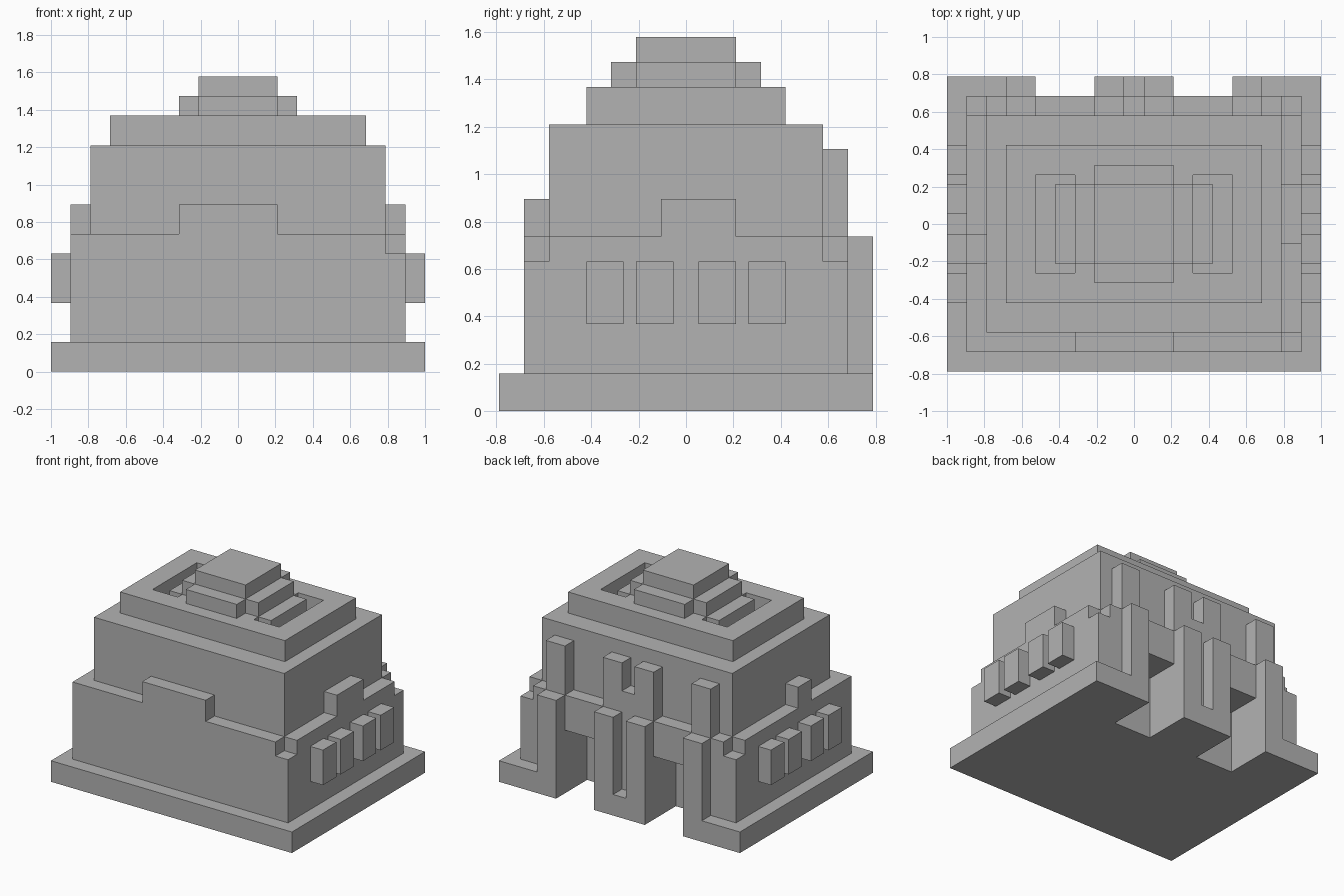
import bpy

cube = bpy.data.objects.get("Cube")
if cube:
    bpy.data.objects.remove(cube, do_unlink=True)

U = 2 / 38  # one block

stone = bpy.data.materials.new("grey_stone")
stone.use_nodes = True
GREY = (0.45, 0.45, 0.45, 1)
stone.diffuse_color = GREY
stone.node_tree.nodes["Principled BSDF"].inputs["Base Color"].default_value = GREY


def box(name, x, y, z):
    """Box from (min, max) ranges given in blocks."""
    corners = [(a * U, b * U, c * U) for c in z for b in y for a in x]
    faces = [(0, 2, 3, 1), (4, 5, 7, 6), (0, 1, 5, 4),
             (2, 6, 7, 3), (0, 4, 6, 2), (1, 3, 7, 5)]
    mesh = bpy.data.meshes.new(name)
    mesh.from_pydata(corners, [], faces)
    mesh.materials.append(stone)
    obj = bpy.data.objects.new(name, mesh)
    bpy.context.collection.objects.link(obj)
    return obj


def sides(x):
    """The range and its mirror image, with a side name."""
    return (("left", x), ("right", (-x[1], -x[0])))


def cut(target, x, y, z):
    """Subtract a box from the target."""
    cutter = box("cutter", x, y, z)
    cutter.hide_render = True
    mod = target.modifiers.new("cut", 'BOOLEAN')
    mod.operation = 'DIFFERENCE'
    mod.solver = 'EXACT'
    mod.object = cutter
    bpy.context.view_layer.objects.active = target
    bpy.ops.object.modifier_apply(modifier=mod.name)
    bpy.data.objects.remove(cutter, do_unlink=True)


# Base and lower walls, with two deep doorways at the back
base = box("base", (-19, 19), (-15, 15), (0, 3))
walls = box("lower_walls", (-17, 17), (-13, 13), (3, 14))
for _, x in sides((4, 10)):
    cut(base, x, (8, 16), (-1, 9))
    cut(walls, x, (8, 16), (2, 9))

# Lowered wall corners
for x, y in (((15, 18), (-14, -11)), ((15, 18), (11, 14)), ((-18, -15), (11, 14))):
    cut(walls, x, y, (12, 15))

# Upper walls
box("upper_walls", (-15, 15), (-11, 11), (14, 23))

# Raised blocks along the wall top
box("front_parapet", (-6, 4), (-13, -11), (14, 17))
box("left_parapet", (15, 17), (-2, 4), (14, 17))
box("right_parapet", (-17, -15), (-4, -1), (14, 17))
box("back_parapet", (-1, 1), (11, 13), (14, 17))

# Back pillars in two tiers
for place, span in (("inner", (1, 4)), ("outer", (10, 13))):
    for side, x in sides(span):
        box(f"{place}_{side}_lower_pillar", x, (13, 15), (3, 14))
        box(f"{place}_{side}_upper_pillar", x, (11, 13), (14, 21))

# Projecting window blocks on both sides
for side, x in sides((17, 19)):
    for i, start in enumerate((-8, -4, 1, 5)):
        box(f"{side}_window_block_{i + 1}", x, (start, start + 3), (7, 12))

# Roof slab with two pits, each partly filled by a step
roof = box("roof", (-13, 13), (-8, 8), (23, 26))
for _, x in sides((6, 10)):
    cut(roof, x, (-5, 5), (22, 27))
for side, x in sides((6, 8)):
    box(f"{side}_roof_step", x, (-4, 4), (23, 26))

# Crown: cross-shaped tier and square cap
box("crown", (-4, 4), (-6, 6), (26, 28))
for side, x in sides((4, 6)):
    box(f"{side}_crown_arm", x, (-4, 4), (26, 28))
box("cap", (-4, 4), (-4, 4), (28, 30))
